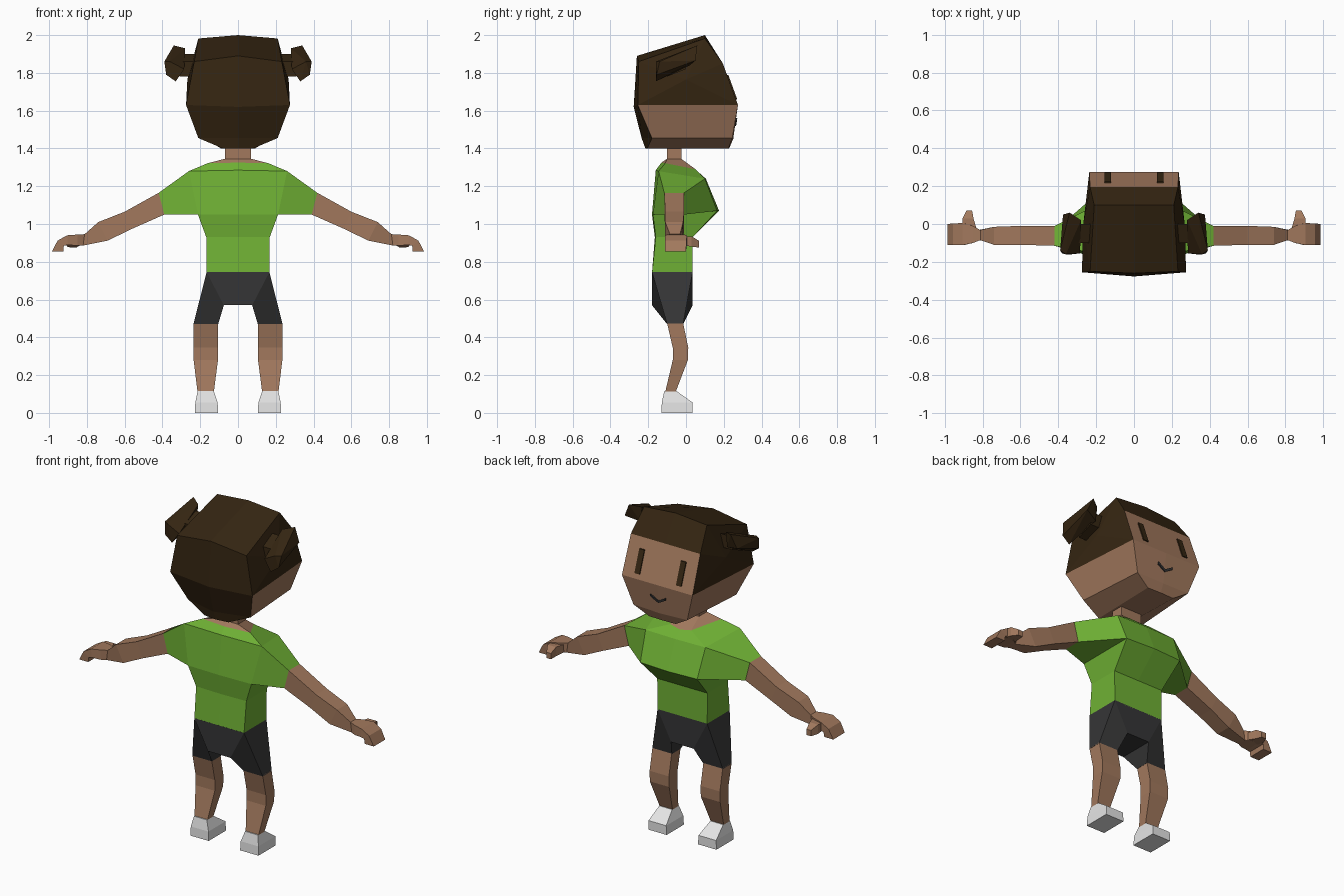
import bpy, bmesh

if "Cube" in bpy.data.objects:
    bpy.data.objects.remove(bpy.data.objects["Cube"])


def material(name, r, g, b):
    m = bpy.data.materials.new(name)
    m.diffuse_color = (r, g, b, 1)
    m.use_nodes = True
    m.node_tree.nodes["Principled BSDF"].inputs["Base Color"].default_value = m.diffuse_color
    return m


SKIN = material("skin brown", .36, .19, .11)
HAIR = material("dark brown hair", .036, .019, .006)
GREEN = material("shirt green", .16, .44, .035)
BLACK = material("shorts charcoal", .036, .036, .037)
WHITE = material("shoe white", .78, .78, .78)


def build(name, verts, faces, mats, mirror=True, pick=None, hull=False):
    """Mesh object from one half, mirrored over x and welded on the centre line."""
    bm = bmesh.new()
    for s in ((1, -1) if mirror else (1,)):
        vs = [bm.verts.new((x * s, y, z)) for x, y, z in verts]
        if hull:
            bmesh.ops.convex_hull(bm, input=vs)
        else:
            for i, f in enumerate(faces):
                face = bm.faces.new([vs[k] for k in f])
                face.material_index = pick(i) if pick else 0
    bmesh.ops.remove_doubles(bm, verts=bm.verts[:], dist=.0005)
    bmesh.ops.recalc_face_normals(bm, faces=bm.faces[:])
    me = bpy.data.meshes.new(name)
    bm.to_mesh(me)
    bm.free()
    for m in mats:
        me.materials.append(m)
    ob = bpy.data.objects.new(name, me)
    bpy.context.collection.objects.link(ob)
    return ob


def loft(name, rings, mat, mirror=True):
    """Capped skin over rings that all have the same number of points."""
    n = len(rings[0])
    faces = [(r * n + i, r * n + (i + 1) % n, (r + 1) * n + (i + 1) % n, (r + 1) * n + i)
             for r in range(len(rings) - 1) for i in range(n)]
    last = (len(rings) - 1) * n
    faces += [tuple(range(n)), tuple(range(last, last + n))]
    return build(name, [p for r in rings for p in r], faces, [mat], mirror)


def level(x0, x1, y0, y1, z, z_front=None):
    """Horizontal rectangle, optionally lower at its +y side."""
    zf = z if z_front is None else z_front
    return [(x0, y0, z), (x1, y0, z), (x1, y1, zf), (x0, y1, zf)]


def slab(xt, zt, xb, zb, y0, y1):
    """Arm cross-section from its top and bottom edge."""
    return [(xt, y0, zt), (xt, y1, zt), (xb, y1, zb), (xb, y0, zb)]


# Shoes and legs
loft("shoes", [level(.105, .228, -.13, .035, 0),
               level(.108, .226, -.128, .035, .055),
               level(.128, .214, -.115, -.05, .115)], WHITE)
loft("legs", [level(.128, .214, -.11, -.055, .11),
              level(.106, .235, -.07, .01, .28),
              level(.106, .235, -.07, .012, .345),
              level(.106, .235, -.10, -.015, .475)], SKIN)

# Shorts: waist, crotch strip and tapered leg openings
B, F = -.18, .035
build("shorts", [
    (0, B, .745), (.166, B, .745), (.166, F, .745), (0, F, .745),
    (0, B, .57), (.075, B, .57), (.075, F, .57), (0, F, .57),
    (.105, -.10, .47), (.236, -.10, .47), (.236, -.015, .47), (.105, -.015, .47)],
    [(0, 1, 5, 4), (1, 9, 8, 5), (1, 2, 10, 9), (2, 3, 7, 6), (2, 6, 11, 10),
     (5, 8, 11, 6), (4, 5, 6, 7), (8, 9, 10, 11), (0, 3, 2, 1)], [BLACK])

# Shirt: rings of centre back, back corner, front corner, centre front
rings = [
    [(-.18, .74), (.166, -.18, .74), (.166, .035, .74), (.035, .74)],
    [(-.165, .93), (.168, -.16, .93), (.168, .035, .93), (.035, .93)],
    [(-.18, 1.05), (.212, -.175, 1.05), (.19, .165, 1.07), (.175, 1.07)],
    [(-.16, 1.285), (.26, -.145, 1.28), (.2, .1, 1.24), (.105, 1.24)],
    [(-.13, 1.325), (.16, -.11, 1.322), (.07, .05, 1.29), (.06, 1.28)],
    [(-.1, 1.345), (.07, -.1, 1.345), (.07, -.025, 1.345), (-.025, 1.345)]]
verts = [p if len(p) == 3 else (0, *p) for r in rings for p in r]
faces = [(r * 4 + i, r * 4 + i + 1, r * 4 + i + 5, r * 4 + i + 4)
         for r in range(5) for i in range(3) if (r, i) != (2, 1)]
neck_start = len(faces) - 3
cuff = slab(.42, 1.165, .39, 1.05, -.115, -.01)
verts += cuff
faces += [(13, 14, 25, 24), (14, 10, 26, 25), (10, 9, 27, 26), (9, 13, 24, 27)]
build("shirt", verts, faces, [GREEN, SKIN],
      pick=lambda i: int(neck_start <= i < neck_start + 3))
loft("neck", [level(-.07, .07, -.1, -.025, 1.33),
              level(-.07, .07, -.1, -.025, 1.42)], SKIN, False)

# Arms with curled hands, and thumbs
loft("arms", [cuff,
              slab(.60, 1.065, .56, .975, -.11, -.01),
              slab(.74, 1.01, .69, .912, -.11, -.015),
              slab(.812, .946, .82, .886, -.085, -.032),
              slab(.85, .944, .85, .885, -.1, -.01),
              slab(.905, .94, .90, .89, -.112, .005),
              slab(.955, .912, .922, .885, -.112, .003),
              slab(.985, .855, .925, .855, -.11, 0)], SKIN)
loft("thumbs", [[(a, y, lo), (b, y, lo), (b, y, hi), (a, y, hi)] for a, b, y, lo, hi in
                ((.83, .91, -.03, .89, .935), (.848, .905, .03, .88, .935),
                 (.855, .885, .07, .875, .91))], SKIN)

# Head: jaw, cheeks, face plane and angular hair crown
head = [
    (0, -.215, 1.40), (.08, -.205, 1.40), (.09, .225, 1.40), (0, .228, 1.40),      # 0-3 base
    (0, -.235, 1.455), (.21, -.18, 1.455), (.18, .245, 1.455), (0, .25, 1.45),     # 4-7 jaw
    (0, -.277, 1.62), (.275, -.255, 1.63), (.236, .275, 1.63), (0, .275, 1.63),    # 8-11 cheek
    (0, -.26, 1.89), (.232, -.25, 1.86), (.232, .195, 1.85), (0, .195, 1.85),      # 12-15 crown
    (.21, .10, 1.982), (0, .10, 2.0), (.268, 0, 1.765)]                            # 16-18 top
skin_faces = [(0, 1, 2, 3), (1, 5, 6, 2), (2, 6, 7, 3), (5, 9, 10, 6),
              (6, 10, 11, 7), (10, 14, 15, 11)]
hair_faces = [(0, 1, 5, 4), (4, 5, 9, 8), (8, 9, 13, 12), (12, 13, 16, 17),
              (16, 14, 15, 17), (9, 10, 18), (10, 14, 18), (14, 16, 18),
              (16, 13, 18), (13, 9, 18)]
build("head", head, skin_faces + hair_faces, [SKIN, HAIR],
      pick=lambda i: int(i >= len(skin_faces)))

# Side hair buns and the ties that join them to the head
build("hair_buns", [
    (.285, -.155, 1.82), (.33, -.16, 1.755), (.38, -.155, 1.79), (.36, -.16, 1.86),
    (.29, .02, 1.84), (.375, .05, 1.865), (.34, .06, 1.945), (.28, .02, 1.93),
    (.39, -.14, 1.86)], [], [HAIR], hull=True)
loft("hair_ties", [[(x, -.1, 1.78), (x, 0, 1.82), (x, 0, 1.90), (x, -.1, 1.86)]
                   for x in (.22, .31)], HAIR)


def face_y(z):
    """Depth of the face surface at height z."""
    if z > 1.63:
        return .275 - (z - 1.63) * .08 / .22
    return .275 - (1.63 - z) * .15


def plates(name, outline, mat):
    loft(name, [[(x, face_y(z) + d, z) for x, z in outline] for d in (-.002, .007)], mat)


# Painted eyes and smile
plates("eyes", [(.122, 1.66), (.156, 1.66), (.156, 1.79), (.122, 1.79)], HAIR)
plates("mouth", [(0, 1.518), (.05, 1.547), (.05, 1.561), (0, 1.532)], BLACK)
